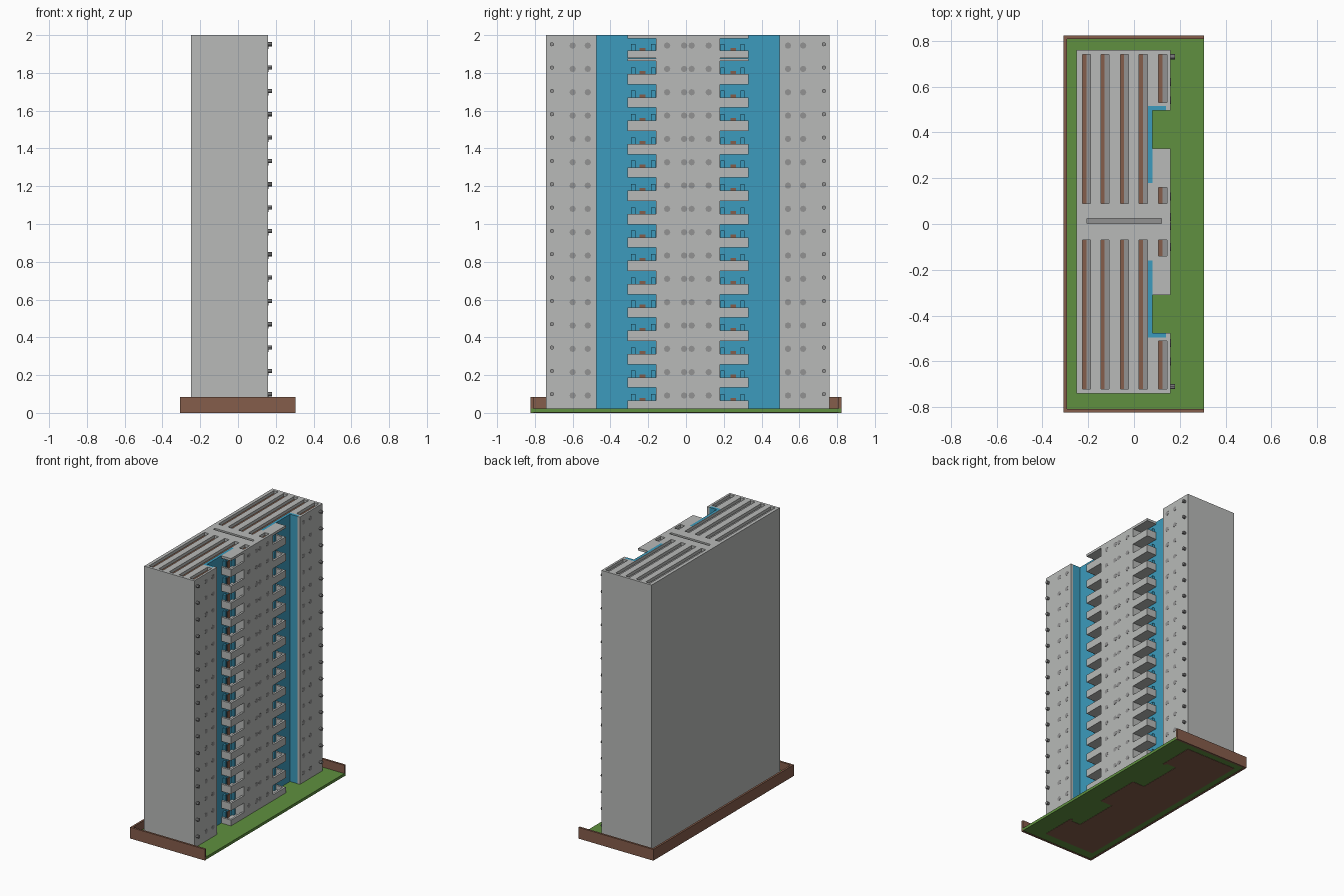
import bpy, bmesh, math
from mathutils import Matrix, Vector

if "Cube" in bpy.data.objects:
    bpy.data.objects.remove(bpy.data.objects["Cube"])

CY = 0.01            # mirror line of the tower along y
FLOORS, PITCH, TOP = 16, 0.1235, 2.0


def material(name, rgb):
    m = bpy.data.materials.new(name)
    m.use_nodes = True
    col = (*rgb, 1.0)
    m.diffuse_color = col
    bsdf = next(n for n in m.node_tree.nodes if n.type == 'BSDF_PRINCIPLED')
    bsdf.inputs["Base Color"].default_value = col
    return m


GREY = material("concrete grey", (0.48, 0.49, 0.48))
DARK = material("dark grey", (0.29, 0.29, 0.29))
BLUE = material("blue wall", (0.045, 0.33, 0.51))
GREEN = material("lawn green", (0.115, 0.28, 0.05))
BROWN = material("brick brown", (0.235, 0.11, 0.07))


def finish(name, bm, mat):
    bmesh.ops.recalc_face_normals(bm, faces=bm.faces)
    me = bpy.data.meshes.new(name)
    bm.to_mesh(me)
    bm.free()
    me.materials.append(mat)
    ob = bpy.data.objects.new(name, me)
    bpy.context.collection.objects.link(ob)
    return ob


def add_prism(bm, pts, z0, z1):
    face = bm.faces.new([bm.verts.new((x, y, z0)) for x, y in pts])
    res = bmesh.ops.extrude_face_region(bm, geom=[face], use_keep_orig=True)
    verts = [v for v in res["geom"] if isinstance(v, bmesh.types.BMVert)]
    bmesh.ops.translate(bm, vec=(0, 0, z1 - z0), verts=verts)


def add_box(bm, x0, x1, y0, y1, z0, z1):
    add_prism(bm, [(x0, y0), (x1, y0), (x1, y1), (x0, y1)], z0, z1)


def add_disc(bm, x, y, z, radius, depth, sides=8):
    """Short cylinder whose axis points along x."""
    mat = Matrix.Translation((x + depth / 2, y, z)) @ Matrix.Rotation(math.pi / 2, 4, 'Y')
    bmesh.ops.create_cone(bm, cap_ends=True, segments=sides, radius1=radius,
                          radius2=radius, depth=depth, matrix=mat)


def side_box(bm, s, x0, x1, a, b, z0, z1):
    """Box placed by distance from the mirror line on side s."""
    y0, y1 = sorted((CY + s * a, CY + s * b))
    add_box(bm, x0, x1, y0, y1, z0, z1)


# Tower outline with two recesses on the +x face
half = [(0.16, 0.17), (0.062, 0.17), (0.062, 0.505), (0.14, 0.505),
        (0.14, 0.485), (0.16, 0.485), (0.16, 0.75), (-0.25, 0.75)]
outline = [(x, CY + y) for x, y in half] + [(x, CY - y) for x, y in reversed(half)]
bm = bmesh.new()
add_prism(bm, outline, 0.02, TOP)
tower = finish("tower_body", bm, GREY)

# Roof grooves
grooves = [(x, 0.08, 0.73) for x in (-0.225, -0.145, -0.06, 0.022)]
grooves += [(0.108, 0.52, 0.73), (0.108, 0.08, 0.15)]
cut, brown, dark = bmesh.new(), bmesh.new(), bmesh.new()
FLOOR = TOP - 0.025
for s in (-1, 1):
    for x, a, b in grooves:
        side_box(cut, s, x, x + 0.036, a, b, FLOOR, TOP + 0.05)
        side_box(brown, s, x, x + 0.017, a, b, FLOOR, FLOOR + 0.003)
        side_box(dark, s, x + 0.017, x + 0.036, a, b, FLOOR, FLOOR + 0.003)
add_box(cut, -0.205, 0.12, 0.003, 0.023, FLOOR, TOP + 0.05)
add_box(dark, -0.205, 0.12, 0.003, 0.023, FLOOR, FLOOR + 0.003)
cutter = finish("groove_cutter", cut, GREY)
cutter.hide_render = True
mod = tower.modifiers.new("grooves", 'BOOLEAN')
mod.operation, mod.solver, mod.object = 'DIFFERENCE', 'EXACT', cutter
bpy.context.view_layer.objects.active = tower
bpy.ops.object.modifier_apply(modifier=mod.name)
bpy.data.objects.remove(cutter)
finish("groove_floor_brown", brown, BROWN)
finish("groove_floor_grey", dark, DARK)

# Blue lining of the recesses
lining = [(0.062, 0.17), (0.062, 0.505), (0.14, 0.505),
          (0.14, 0.485), (0.08, 0.485), (0.08, 0.17)]
bm = bmesh.new()
for s in (-1, 1):
    add_prism(bm, [(x, CY + s * y) for x, y in lining], 0.02, TOP)
finish("recess_lining", bm, BLUE)

# Balconies, their posts and door tops, wall spots and outer knobs
trays, posts, doors = bmesh.new(), bmesh.new(), bmesh.new()
spots, knobs = bmesh.new(), bmesh.new()
for k in range(FLOORS):
    z = 0.01 + PITCH * k
    low, rail = max(z, 0.02), z + 0.055
    for s in (-1, 1):
        side_box(trays, s, 0.08, 0.16, 0.17, 0.32, low, low + 0.015)
        side_box(trays, s, 0.145, 0.16, 0.17, 0.32, low + 0.015, rail)
        side_box(trays, s, 0.08, 0.145, 0.305, 0.32, low + 0.015, rail)
        for a in (0.172, 0.278):
            side_box(posts, s, 0.08, 0.095, a, a + 0.022, low + 0.015, rail + 0.035)
        side_box(doors, s, 0.08, 0.085, 0.225, 0.255, low + 0.015, rail + 0.015)
        for a in (0.02, 0.11, 0.53, 0.61):
            add_disc(spots, 0.16, CY + s * a, z + 0.082, 0.017, 0.001)
        add_disc(knobs, 0.16, CY + s * 0.72, z + 0.089, 0.011, 0.02)
for s in (-1, 1):
    side_box(trays, s, 0.08, 0.16, 0.17, 0.32, TOP - 0.018, TOP)
finish("balconies", trays, GREY)
finish("balcony_posts", posts, BLUE)
finish("balcony_doors", doors, BROWN)
finish("wall_spots", spots, DARK)
finish("wall_knobs", knobs, DARK)

# Lawn slab with the tower floor showing underneath
bm = bmesh.new()
add_box(bm, -0.305, 0.305, -0.82, 0.82, 0.002, 0.022)
finish("lawn", bm, GREEN)
bm = bmesh.new()
add_prism(bm, outline, 0.0, 0.002)
finish("tower_floor", bm, BROWN)

# Low garden wall on three sides
bm = bmesh.new()
wall = [(0.305, -0.822), (-0.308, -0.822), (-0.308, 0.822), (0.305, 0.822),
        (0.305, 0.807), (-0.293, 0.807), (-0.293, -0.807), (0.305, -0.807)]
add_prism(bm, wall, 0.0, 0.083)
finish("garden_wall", bm, BROWN)
